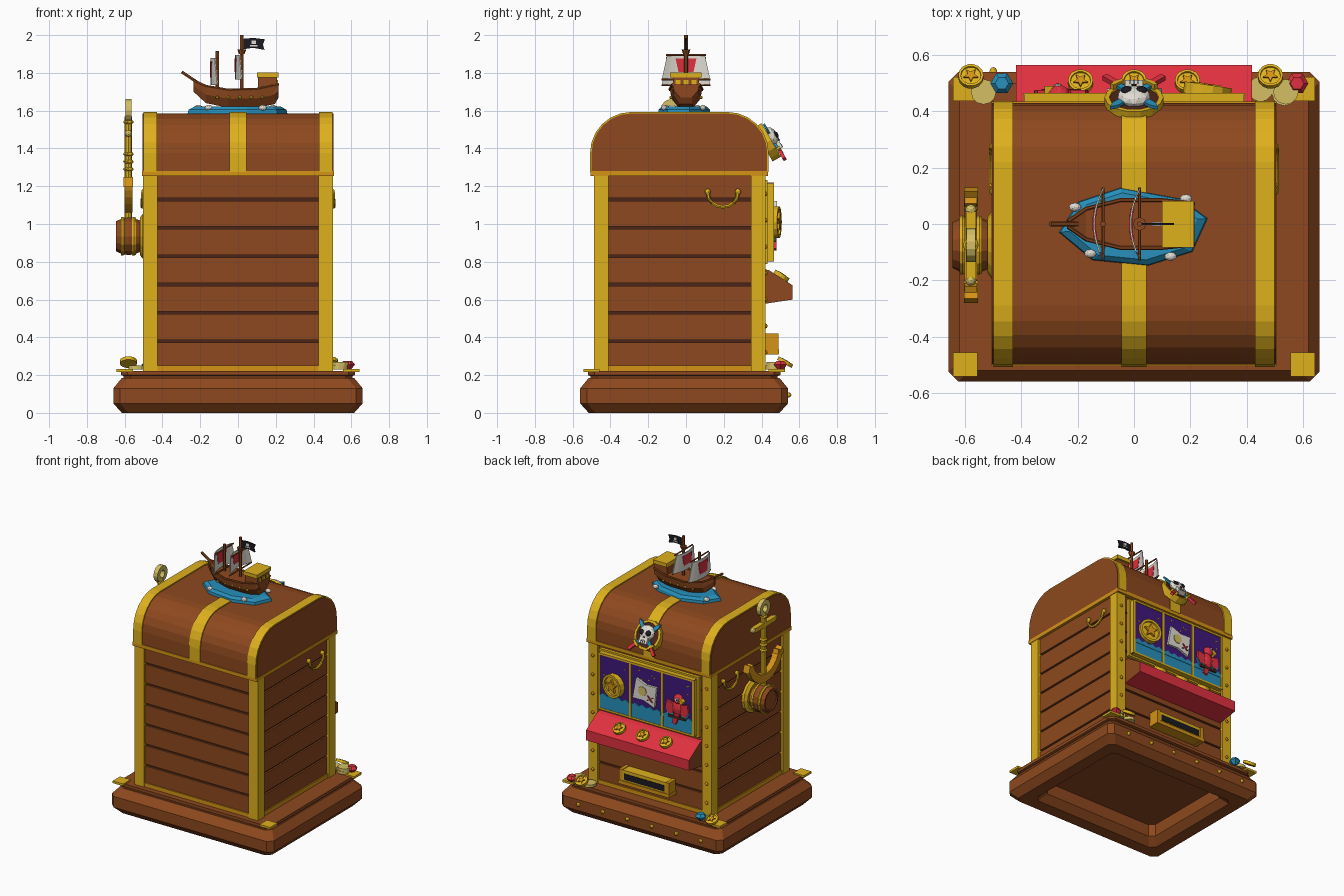
import bpy, bmesh, random
from math import sin, cos, pi
from mathutils import Matrix, Vector

cube = bpy.data.objects.get("Cube")
if cube:
    bpy.data.objects.remove(cube)


def material(name, *rgb):
    m = bpy.data.materials.new(name)
    m.use_nodes = True
    m.diffuse_color = (*rgb, 1)
    m.node_tree.nodes["Principled BSDF"].inputs["Base Color"].default_value = (*rgb, 1)
    return m


wood = material("wood brown", .27, .066, .013)
dark = material("dark wood", .07, .018, .01)
gold = material("gold", .74, .44, .012)
amber = material("amber gold", .66, .29, .008)
pale = material("pale gold", .66, .52, .13)
red = material("red", .74, .03, .05)
teal = material("sea blue", .02, .28, .5)
purple = material("night purple", .05, .01, .2)
cream = material("cream white", .75, .72, .65)
black = material("black", .01, .01, .015)


# ---- building helpers
def finish(name, mat, bm, frame=None):
    bmesh.ops.recalc_face_normals(bm, faces=bm.faces)
    if frame:
        bm.transform(frame)
    me = bpy.data.meshes.new(name)
    bm.to_mesh(me)
    bm.free()
    me.materials.append(mat)
    ob = bpy.data.objects.new(name, me)
    bpy.context.collection.objects.link(ob)
    return ob


def loft(name, mat, rings, frame=None):
    bm = bmesh.new()
    rows = [[bm.verts.new(p) for p in ring] for ring in rings]
    n = len(rows[0])
    for a, b in zip(rows, rows[1:]):
        for i in range(n):
            j = (i + 1) % n
            bm.faces.new((a[i], a[j], b[j], b[i]))
    bm.faces.new(rows[0])
    bm.faces.new(rows[-1])
    return finish(name, mat, bm, frame)


def facing(origin, normal, up=(0, 0, 1)):
    """Local z runs along the normal and local y runs upward."""
    z = Vector(normal).normalized()
    y = Vector(up)
    y = (y - z * y.dot(z)).normalized()
    m = Matrix((y.cross(z), y, z)).transposed().to_4x4()
    m.translation = origin
    return m


def prism(name, mat, pts, depth, frame, base=0):
    return loft(name, mat, [[(x, y, h) for x, y in pts] for h in (base, base + depth)], frame)


def circle(r, n=12, x=0, y=0):
    return [(x + r * cos(2 * pi * i / n), y + r * sin(2 * pi * i / n)) for i in range(n)]


def rect(x, y, w, h):
    return [(x - w, y - h), (x + w, y - h), (x + w, y + h), (x - w, y + h)]


def star(r):
    return [(q * sin(pi * i / 5), q * cos(pi * i / 5))
            for i in range(10) for q in [r if i % 2 == 0 else r * .45]]


def box(name, mat, lo, hi):
    pts = [(lo[0], lo[1]), (hi[0], lo[1]), (hi[0], hi[1]), (lo[0], hi[1])]
    return prism(name, mat, pts, hi[2] - lo[2], Matrix.Translation((0, 0, lo[2])))


def lathe(name, mat, profile, frame, n=12):
    return loft(name, mat, [[(x, y, h) for x, y in circle(r, n)] for r, h in profile], frame)


def rod(name, mat, path, r, n=6):
    path = [Vector(p) for p in path]
    rings = []
    for i, p in enumerate(path):
        t = path[min(i + 1, len(path) - 1)] - path[max(i - 1, 0)]
        up = (0, 0, 1) if abs(t.normalized().z) < .9 else (1, 0, 0)
        f = facing(p, t, up)
        rings.append([f @ Vector((x, y, 0)) for x, y in circle(r, n)])
    return loft(name, mat, rings)


def ball(name, mat, loc, size, frame=None):
    bm = bmesh.new()
    bmesh.ops.create_icosphere(bm, subdivisions=2, radius=1)
    bm.transform(Matrix.Translation(loc) @ Matrix.Diagonal((*size, 1)))
    return finish(name, mat, bm, frame)


def star_coin(name, frame, r, thick=.02):
    lathe(name, gold, [(r, 0), (r, thick), (r * .8, thick), (r * .78, thick * .7)], frame, 14)
    prism(name + "_star", amber, star(r * .6), thick * .5, frame, thick * .6)


# ---- base moulding, hollow underneath, with corner plates and rivets
def base_ring(d, z, c=.035):
    x, y = .66 - d, .55 - d
    return [(a, b - .01, z) for a, b in ((c - x, -y), (x - c, -y), (x, c - y), (x, y - c),
            (x - c, y), (c - x, y), (-x, y - c), (-x, c - y))]


loft("base", wood, [base_ring(*p) for p in ((.18, .14), (.18, .05), (.135, 0),
     (.045, 0), (0, .05), (0, .13), (.045, .185), (.055, .185), (.055, .195), (.04, .2), (.04, .222))])
for sx in (-1, 1):
    for y in (-.5, .48):
        box("base_corner_plate", gold, (sx * .6 - .043, y - .043, .216), (sx * .6 + .043, y + .043, .232))
for i in range(6):
    ball("base_rivet", gold, (i * .2 - .5, .54, .095), (.014, .018, .014))

# ---- plank body, posts and rails
box("body_core", dark, (-.475, -.46, .2), (.475, .395, 1.27))
for i in range(7):
    z = .23 + .15 * i
    box("plank", wood, (-.487, -.472, z + .007), (.487, .407, min(z + .143, 1.26)))
for x in (-.465, .465):
    for y in (-.448, .383):
        box("corner_post", gold, (x - .038, y - .038, .22), (x + .038, y + .038, 1.26))
    for i in range(7):
        ball("post_rivet", amber, (x, .422, .32 + i * .14), (.012, .01, .012))
box("lower_rail", amber, (-.495, -.48, .215), (.495, .415, .252))
box("upper_rail", amber, (-.507, -.505, 1.253), (.507, .435, 1.28))


# ---- rounded lid with bands
def lid_profile(g):
    pts = [(-.5 - g, 1.276)]
    for side, start in ((-1, pi), (1, pi / 2)):
        for i in range(7):
            a = start - i * pi / 12
            pts.append((-.035 + side * .255 + (.21 + g) * cos(a), 1.375 + (.21 + g) * sin(a)))
    return pts + [(.43 + g, 1.276)]


prism("lid", wood, lid_profile(0), 1.01, facing((-.505, 0, 0), (1, 0, 0)))
for x, w in ((-.465, .035), (0, .045), (.465, .035)):
    prism("lid_band", gold, lid_profile(.008), 2 * w, facing((x - w, 0, 0), (1, 0, 0)))

# ---- side handles
for s in (-1, 1):
    rod("side_handle", gold, [(s * .506, .195 + .08 * cos(pi * i / 8), 1.165 - .075 * sin(pi * i / 8))
        for i in range(9)], .01)
    for y in (.115, .275):
        ball("handle_mount", gold, (s * .497, y, 1.17), (.016, .016, .018))

# ---- reel display standing proud of a thin frame
back = facing((0, .41, 0), (0, 1, 0))
prism("display_panel", purple, rect(0, 1.01, .39, .208), .05, back)
prism("display_frame", gold, rect(0, 1.01, .408, .222), .022, back)
for u in (-.385, -.13, .13, .385):
    prism("display_divider", gold, rect(u, 1.01, .009, .205), .056, back)
for z in (.808, 1.212):
    prism("display_trim", gold, rect(0, z, .388, .007), .056, back)
random.seed(4)
prism("sea_band", teal, rect(0, .855, .393, .042), .053, back)
for u in (-.258, 0, .258):
    crest = [(u + .12 - .03 * i, .91 + .018 * (i % 2)) for i in range(9)]
    prism("sea_waves", teal, [(u - .12, .89), (u + .12, .89)] + crest, .006, back, .05)
    for i in range(7):
        x, z = u + random.uniform(-.1, .1), random.uniform(.98, 1.19)
        prism("night_star", gold, circle(.006, 4, x, z), .004, back, .05)

# ---- reel symbols: coin, treasure map and parrot
star_coin("reel_coin", facing((.258, .455, 1.01), (.15, 1, 0)), .085, .04)
chart = back @ Matrix.Translation((0, 1.03, .055)) @ Matrix.Rotation(-.15, 4, 'Z')
prism("treasure_map", cream, [(-.09, -.075), (0, -.06), (.09, -.08), (.085, .075), (0, .06), (-.085, .08)], .016, chart)
prism("map_island", pale, circle(.035, 7, -.02, .005), .005, chart, .016)
for a in (-1, 1):
    prism("map_cross", red, [(.045 - .02 * a, -.045), (.055 - .02 * a, -.045), (.055 + .02 * a, -.01),
          (.045 + .02 * a, -.01)], .008, chart, .016)
parrot = back @ Matrix.Translation((.258, -.02, .05))
ball("parrot_body", red, (0, 1, 0), (.044, .06, .028), parrot)
ball("parrot_head", red, (.008, 1.07, .005), (.038, .036, .03), parrot)
for s in (-1, 1):
    wing = [(s * .03, 1.03), (s * .085, 1.045), (s * .095, .99), (s * .07, .95), (s * .03, .96)]
    prism("parrot_wing", red, wing, .016, parrot)
    prism("parrot_feathers", teal, [(x * 1.02, y - .016) for x, y in wing], .013, parrot)
prism("parrot_tail", red, [(-.02, .96), (.02, .96), (-.01, .88), (-.04, .89)], .018, parrot)
prism("parrot_beak", gold, [(.03, 1.09), (.06, 1.065), (.045, 1.04), (.03, 1.055)], .03, parrot)
prism("parrot_eye", cream, circle(.013, 8, .012, 1.075), .006, parrot, .031)
prism("parrot_pupil", black, circle(.006, 6, .014, 1.075), .004, parrot, .036)
prism("parrot_perch", dark, rect(0, .935, .07, .009), .02, parrot)

# ---- button console, red on top, front and underside
console = prism("button_console", wood, [(.4, .765), (.44, .755), (.565, .675), (.565, .6), (.4, .575)], .84,
                facing((-.42, 0, 0), (1, 0, 0)))
console.data.materials.append(red)
for f in console.data.polygons:
    f.material_index = int(abs(f.normal.x) < .5)
for x in (-.19, 0, .19):
    star_coin("console_button", facing((x, .5, .717), (0, .54, .84)), .045, .022)

# ---- payout tray
prism("tray", gold, rect(0, .365, .2, .05), .075, back)
prism("tray_lip", amber, rect(0, .325, .208, .013), .083, back)
prism("tray_slot", black, rect(0, .37, .165, .022), .008, back, .07)
for u in (-.19, .19):
    prism("tray_end", amber, rect(u, .365, .013, .055), .08, back)

# ---- skull emblem with crossed swords
crest = facing((0, .425, 1.43), (0, .87, .5))
lathe("emblem_disc", gold, [(.105, -.02), (.105, .03), (.088, .03), (.085, .02)], crest, 14)
prism("emblem_face", dark, circle(.087, 14), .004, crest, .021)
for s in (-1, 1):
    sword = crest @ Matrix.Translation((0, -.005, .032)) @ Matrix.Rotation(s * .72, 4, 'Z')
    prism("sword_blade", teal, [(-.012, -.08), (.012, -.08), (.014, .1), (0, .13), (-.014, .1)], .012, sword)
    prism("sword_guard", gold, rect(0, -.09, .026, .008), .02, sword)
    prism("sword_grip", red, rect(0, -.125, .011, .033), .018, sword)
ball("skull", cream, (0, .015, .042), (.06, .055, .032), crest)
prism("skull_jaw", cream, rect(0, -.042, .032, .022), .034, crest, .03)
for u in (-.026, .026):
    ball("skull_eye", black, (u, .012, .066), (.021, .02, .012), crest)
prism("skull_nose", black, [(-.008, -.025), (.008, -.025), (0, -.01)], .01, crest, .06)
for u in (-.014, 0, .014):
    prism("skull_tooth_gap", black, rect(u, -.05, .002, .012), .003, crest, .063)

# ---- barrel hub and anchor lever
hub = facing((-.48, -.075, .935), (-1, 0, 0))
lathe("hub_flange", gold, [(.122, 0), (.122, .025), (.1, .04)], hub, 14)
lathe("barrel", wood, [(.082, .03), (.098, .07), (.102, .1), (.096, .135), (.082, .165), (.07, .165), (.068, .158)], hub, 14)
for h in (.06, .12):
    lathe("barrel_hoop", gold, [(.1, h), (.105, h + .01), (.103, h + .02)], hub, 14)
lever = facing((-.58, -.075, 0), (-1, 0, 0))
rod("anchor_stem", gold, [(-.58, -.075, 1), (-.58, -.075, 1.57)], .02, 8)
for z in (1.29, 1.33, 1.37, 1.54):
    ball("anchor_knob", gold, (0, z, 0), (.028, .014, .028), lever)
prism("anchor_crossbar", gold, rect(0, 1.48, .12, .016), .036, lever, -.018)
for u in (-.125, .125):
    ball("crossbar_knob", pale, (u, 1.48, 0), (.02, .02, .02), lever)
hoop = [[(q * cos(a), 1.602 + q * sin(a), h) for q, h in ((.06, -.016), (.06, .016), (.027, .016), (.027, -.016))]
        for a in [2 * pi * i / 14 for i in range(15)]]
loft("anchor_ring", pale, hoop, lever)
sweep = [pi * (1.06 + .88 * i / 12) for i in range(13)]
prism("anchor_arms", amber, [(.2 * cos(a), 1.26 + .2 * sin(a)) for a in sweep] +
      [(.15 * cos(a), 1.27 + .15 * sin(a)) for a in reversed(sweep)], .044, lever, -.022)
for s in (-1, 1):
    prism("anchor_fluke", amber, [(s * .125, 1.2), (s * .205, 1.195), (s * .19, 1.25)], .05, lever, -.025)

# ---- treasure on the base
for x, y, z in ((-.535, .47, .23), (.45, .48, .23), (.535, .465, .23), (.54, .47, .25)):
    lathe("loose_coin", pale, [(.045, 0), (.045, .02)], Matrix.Translation((x, y, z)))
for x in (-.58, .485):
    star_coin("treasure_coin", facing((x, .52, .26), (0, .5, .87)), .045)
for x, mat in ((-.47, teal), (.58, red)):
    lathe("gem", mat, [(.012, 0), (.04, .03), (.024, .05)], Matrix.Translation((x, .5, .225)), 6)

# ---- ship on its patch of sea
sea = [(-.27, -.03), (-.15, -.13), (.05, -.15), (.21, -.1), (.265, .02), (.17, .09), (-.05, .13), (-.2, .08)]
loft("sea", teal, [[(x * k, y * k, z) for x, y in sea] for k, z in ((1, 1.57), (.97, 1.605), (.85, 1.622))])
for x, y in ((-.21, .06), (-.155, -.105), (.13, -.115), (.185, .09)):
    ball("foam", cream, (x, y, 1.615), (.022, .016, .016))
hull = ((-.235, .01, 1.7, 1.76), (-.17, .055, 1.64, 1.73), (-.05, .085, 1.615, 1.71),
        (.1, .085, 1.615, 1.715), (.195, .075, 1.635, 1.735), (.215, .07, 1.67, 1.74))
loft("hull", wood, [[(x, k * w, b + (t - b) * h) for k, h in
     ((-1, 1), (-.9, .5), (-.45, 0), (.45, 0), (.9, .5), (1, 1))] for x, w, b, t in hull])
for s in (-1, 1):
    rod("hull_rail", wood, [(x, s * w, t) for x, w, b, t in hull], .007)
    for i in range(5):
        ball("porthole", gold, (-.11 + i * .06, s * .08, 1.67), (.009, .009, .009))
box("stern_cabin", wood, (.105, -.07, 1.69), (.207, .07, 1.785))
box("cabin_roof", gold, (.1, -.084, 1.776), (.214, .082, 1.803))
for y in (-.042, 0, .042):
    box("stern_window", gold, (.2, y - .014, 1.73), (.213, y + .014, 1.762))
rod("bowsprit", wood, [(-.2, 0, 1.74), (-.298, 0, 1.805)], .009)


def sail_arc(x, z, half, grow):
    ys = [half * (i / 4 - 1) for i in range(9)]
    bulge = [(x - .035 * (1 - (y / .13) ** 2), y) for y in ys]
    return [(a - grow, y, z) for a, y in bulge] + [(a + .006 + grow, y, z) for a, y in reversed(bulge)]


for x, top, low, high in ((-.11, 1.915, 1.735, 1.88), (.02, 2, 1.765, 1.895)):
    rod("mast", wood, [(x, 0, 1.69), (x, 0, top)], .01)
    loft("sail", cream, [sail_arc(x, low, .128, 0), sail_arc(x, high, .1, 0)])
    loft("sail_patch", red, [sail_arc(x, low + .04, .04, .003), sail_arc(x, high - .02, .055, .003)])
    for z, half in ((low, .13), (high, .105)):
        rod("yard", wood, [(x, -half, z), (x, half, z)], .005)
lathe("crows_nest", wood, [(.015, 0), (.024, .025)], Matrix.Translation((.02, 0, 1.9)), 8)
prism("flag", black, [(-.025, 1.925), (-.08, 1.933), (-.14, 1.922), (-.132, 1.95), (-.142, 1.978), (-.08, 1.985),
      (-.025, 1.98)], .008, facing((0, -.004, 0), (0, 1, 0)))
box("flag_skull", cream, (.072, -.007, 1.953), (.094, .007, 1.972))
box("flag_bones", cream, (.064, -.007, 1.941), (.102, .007, 1.947))
